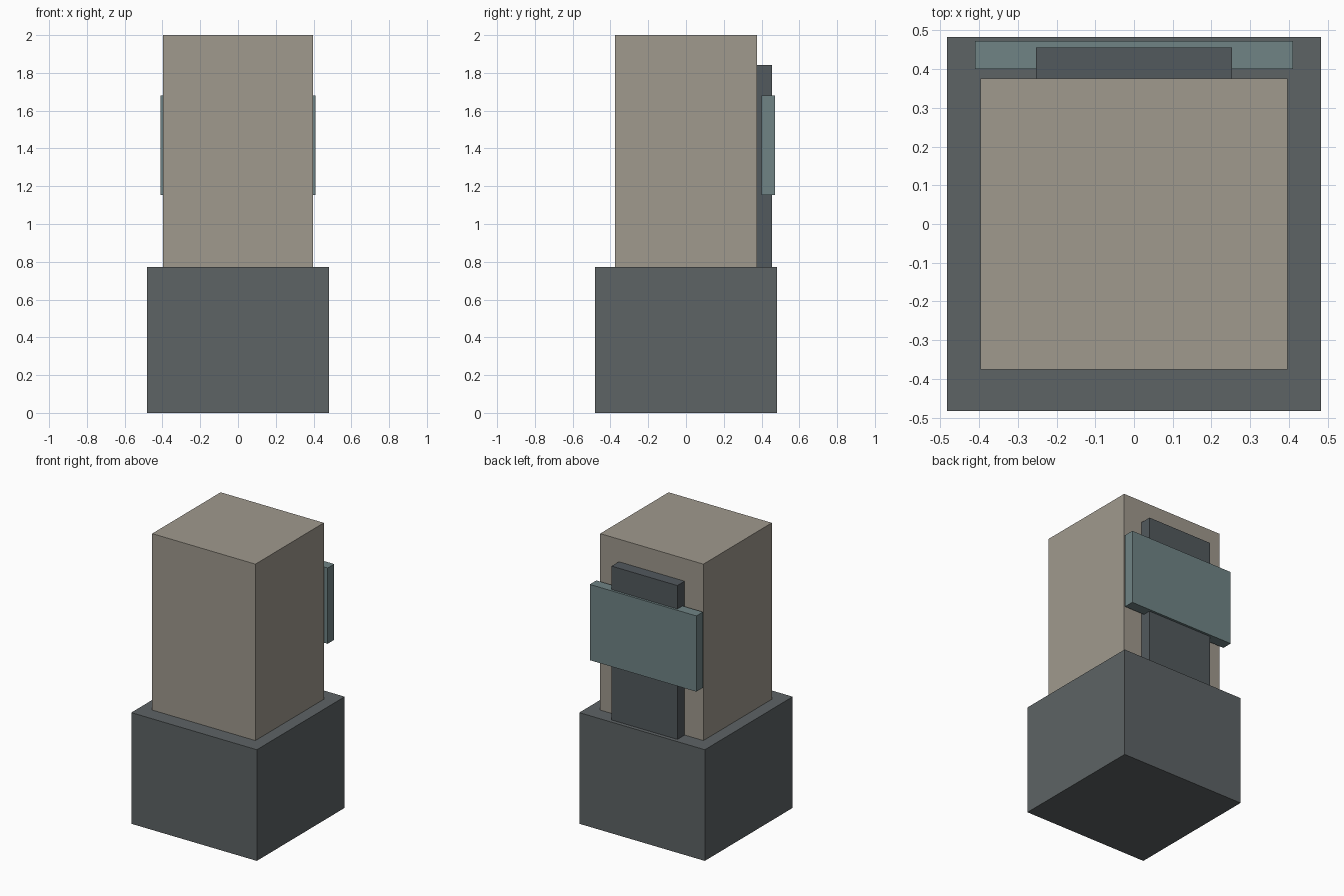
import bpy

if "Cube" in bpy.data.objects:
    bpy.data.objects.remove(bpy.data.objects["Cube"])


def material(name, rgb):
    mat = bpy.data.materials.new(name)
    mat.diffuse_color = (*rgb, 1)
    mat.use_nodes = True
    mat.node_tree.nodes["Principled BSDF"].inputs["Base Color"].default_value = mat.diffuse_color
    return mat


def box(name, x, y, z, mat):
    """Box spanning the given (min, max) ranges."""
    spans = (x, y, z)
    bpy.ops.mesh.primitive_cube_add(size=1, location=[(a + b) / 2 for a, b in spans])
    obj = bpy.context.object
    obj.name = name
    obj.scale = [b - a for a, b in spans]
    bpy.ops.object.transform_apply(location=False, rotation=False, scale=True)
    obj.data.materials.append(mat)
    return obj


dark = material("dark_stone", (0.11, 0.125, 0.13))
tan = material("tan_stone", (0.35, 0.32, 0.27))
slate = material("slate", (0.085, 0.1, 0.11))
teal = material("teal", (0.16, 0.23, 0.235))

# Plinth and main shaft
box("base", (-0.483, 0.483), (-0.483, 0.483), (0, 0.773), dark)
box("shaft", (-0.397, 0.397), (-0.376, 0.376), (0.773, 2.0), tan)

# Upright strip and cross plate on the back face
box("back_strip", (-0.253, 0.253), (0.376, 0.456), (0.773, 1.843), slate)
box("cross_plate", (-0.41, 0.41), (0.40, 0.472), (1.153, 1.68), teal)
